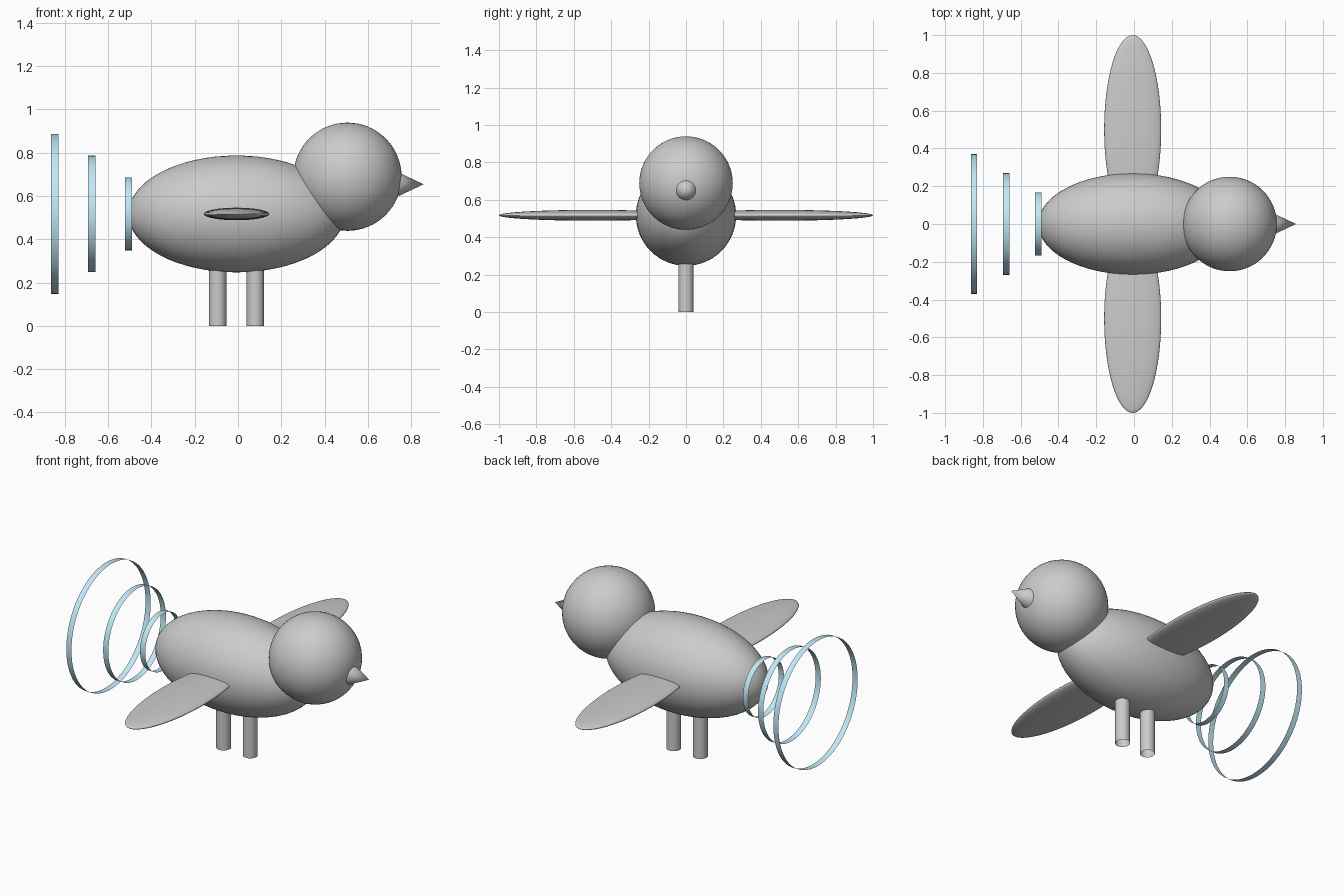
import bpy
from math import pi, radians

if "Cube" in bpy.data.objects:
    bpy.data.objects.remove(bpy.data.objects["Cube"])

CX = -0.007   # body centre in x
CZ = 0.517    # body centre in z


def finish(name, material=None):
    ob = bpy.context.object
    ob.name = name
    bpy.ops.object.transform_apply(location=False, rotation=True, scale=True)
    bpy.ops.object.shade_smooth_by_angle(angle=radians(40))
    if material:
        ob.data.materials.append(material)
    return ob


def ellipsoid(name, centre, radii):
    bpy.ops.mesh.primitive_uv_sphere_add(segments=64, ring_count=32, radius=1, location=centre)
    bpy.context.object.scale = radii
    return finish(name)


def tube(name, centre, radius, depth, rotation=(0, 0, 0), material=None):
    bpy.ops.mesh.primitive_cylinder_add(vertices=64, radius=radius, depth=depth,
                                        end_fill_type='NOTHING', location=centre, rotation=rotation)
    return finish(name, material)


# Body and head
ellipsoid("body", (CX, 0, CZ), (0.50, 0.268, 0.27))
ellipsoid("head", (0.506, 0, 0.689), (0.25, 0.25, 0.25))

# Beak, its base sunk into the head
bpy.ops.mesh.primitive_cone_add(vertices=48, radius1=0.055, radius2=0, depth=0.117,
                                end_fill_type='NOTHING',
                                location=(0.7995, 0, 0.654), rotation=(0, pi / 2, 0))
finish("beak")

# Wings
for side, label in ((-1, "right"), (1, "left")):
    ellipsoid(f"{label}_wing", (CX, side * 0.5, CZ), (0.151, 0.5, 0.029))

# Legs, one behind the other on the centre line
for dx, label in ((-0.087, "rear"), (0.087, "front")):
    tube(f"{label}_leg", (CX + dx, 0, 0.15), 0.04, 0.30)

# Tail of three widening thin bands
blue = bpy.data.materials.new("light_blue")
blue.diffuse_color = (0.53, 0.81, 0.92, 1)
blue.use_nodes = True
blue.node_tree.nodes["Principled BSDF"].inputs["Base Color"].default_value = blue.diffuse_color
for i in range(3):
    tube(f"tail_ring_{i + 1}", (-0.506 - 0.1705 * i, 0, CZ), 0.168 + 0.101 * i, 0.034,
         (0, pi / 2, 0), blue)
